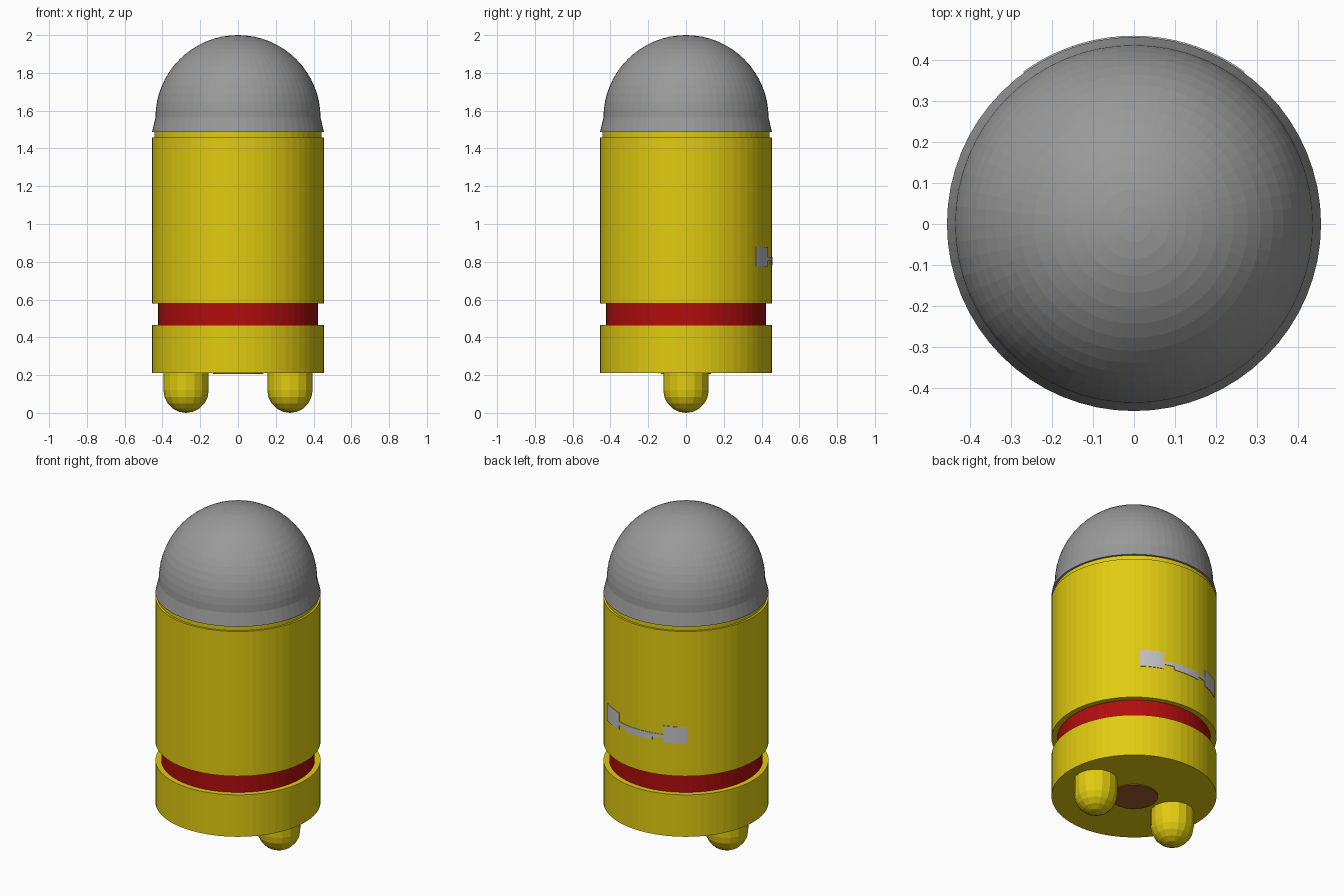
import bpy, bmesh, math

if "Cube" in bpy.data.objects:
    bpy.data.objects.remove(bpy.data.objects["Cube"])


def material(name, rgb):
    m = bpy.data.materials.new(name)
    m.diffuse_color = (*rgb, 1)
    m.use_nodes = True
    m.node_tree.nodes["Principled BSDF"].inputs["Base Color"].default_value = m.diffuse_color
    return m


YELLOW = material("yellow", (0.75, 0.60, 0.005))
RED = material("red", (0.44, 0.004, 0.004))
GREY = material("grey", (0.32, 0.32, 0.32))
SILVER = material("light grey", (0.54, 0.54, 0.56))
BROWN = material("brown", (0.38, 0.11, 0.03))


def finish(bm, name, mat):
    bmesh.ops.remove_doubles(bm, verts=bm.verts, dist=1e-5)
    bmesh.ops.recalc_face_normals(bm, faces=bm.faces)
    me = bpy.data.meshes.new(name)
    bm.to_mesh(me)
    bm.free()
    me.materials.append(mat)
    ob = bpy.data.objects.new(name, me)
    bpy.context.collection.objects.link(ob)
    return ob


def lathe(name, profile, mat, sides=64, x=0):
    """Spin (radius, z) points, which start and end on the axis, about z."""
    bm = bmesh.new()
    vs = [bm.verts.new((r, 0, z)) for r, z in profile]
    es = [bm.edges.new(p) for p in zip(vs, vs[1:])]
    bmesh.ops.spin(bm, geom=vs + es, cent=(0, 0, 0), axis=(0, 0, 1),
                   angle=math.tau, steps=sides, use_duplicate=False)
    bmesh.ops.remove_doubles(bm, verts=bm.verts, dist=1e-5)
    bmesh.ops.translate(bm, verts=bm.verts, vec=(x, 0, 0))
    return finish(bm, name, mat)


def drum(name, r, z0, z1, mat):
    return lathe(name, [(0, z0), (r, z0), (r, z1), (0, z1)], mat)


def curved_plate(name, a0, a1, z0, z1, mat, r0=0.449, r1=0.458):
    """Thin plate wrapped round the body between two angles in degrees."""
    bm = bmesh.new()
    ring = []
    for r, z in ((r0, z0), (r1, z0), (r1, z1), (r0, z1)):
        a = math.radians(a0)
        ring.append(bm.verts.new((r * math.cos(a), r * math.sin(a), z)))
    face = bm.faces.new(ring)
    end = bmesh.ops.spin(bm, geom=[face], cent=(0, 0, 0), axis=(0, 0, 1),
                         angle=math.radians(a1 - a0), steps=6)
    # close the starting end if the spin consumed it
    edges = [e for e in bm.edges if e.is_boundary]
    if edges:
        bmesh.ops.holes_fill(bm, edges=edges)
    return finish(bm, name, mat)


# Stacked body: base, recessed band, main shell, neck
drum("base", 0.455, 0.21, 0.465, YELLOW)
drum("red_band", 0.423, 0.46, 0.585, RED)
drum("body", 0.455, 0.578, 1.458, YELLOW)
drum("neck", 0.443, 1.45, 1.49, YELLOW)

# Dome: short tapered skirt below a hemisphere
R, C = 0.437, 1.563
dome = [(0, 1.487), (0.455, 1.487)]
dome += [(R * math.cos(t), C + R * math.sin(t))
         for t in (i * math.pi / 32 for i in range(16))] + [(0, C + R)]
lathe("dome", dome, GREY)

# Feet: stubby cylinders with rounded ends
foot = [(0, 0)]
foot += [(0.12 * math.sin(t), 0.12 - 0.12 * math.cos(t))
         for t in (i * math.pi / 10 for i in range(1, 6))]
foot += [(0.12, 0.215), (0, 0.215)]
for side, x in (("left", -0.275), ("right", 0.275)):
    lathe(side + "_foot", foot, YELLOW, 16, x)

# Round plug under the base
drum("underside_plug", 0.133, 0.205, 0.215, BROWN)

# Back handle: two square mounts, thin links and a wider grip
for side, s in (("right", 1), ("left", -1)):
    lo, hi = sorted((90 - s * 36, 90 - s * 19))
    curved_plate(side + "_mount", lo, hi, 0.775, 0.878, SILVER)
    lo, hi = sorted((90 - s * 19, 90 - s * 11))
    curved_plate(side + "_link", lo, hi, 0.803, 0.825, SILVER)
curved_plate("grip", 79, 101, 0.783, 0.825, SILVER)
